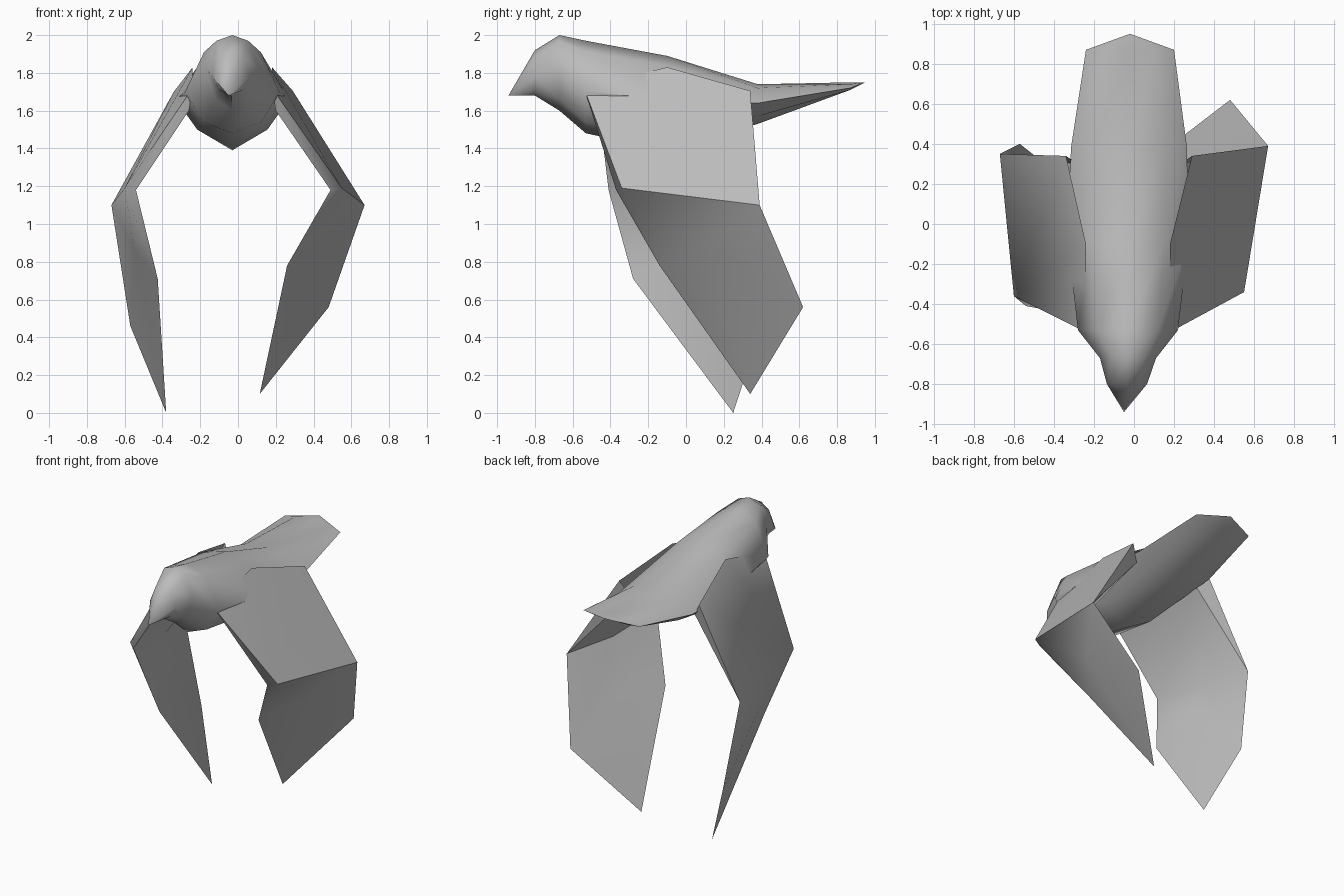
import bpy, bmesh, math

if "Cube" in bpy.data.objects:
    bpy.data.objects.remove(bpy.data.objects["Cube"])

grey = bpy.data.materials.new("plumage_grey")
grey.diffuse_color = (0.5, 0.5, 0.5, 1)
grey.use_nodes = True
grey.node_tree.nodes["Principled BSDF"].inputs["Base Color"].default_value = grey.diffuse_color


def make(name, verts, faces):
    mesh = bpy.data.meshes.new(name)
    mesh.from_pydata(verts, [], faces)
    bm = bmesh.new()
    bm.from_mesh(mesh)
    bmesh.ops.recalc_face_normals(bm, faces=bm.faces)
    bm.to_mesh(mesh)
    bm.free()
    mesh.materials.append(grey)
    ob = bpy.data.objects.new(name, mesh)
    bpy.context.collection.objects.link(ob)
    bpy.ops.object.select_all(action='DESELECT')
    ob.select_set(True)
    bpy.context.view_layer.objects.active = ob
    bpy.ops.object.shade_smooth_by_angle(angle=math.radians(50))
    return ob


def loft(name, rings, start, end):
    """Eight-sided rings joined lengthwise and closed to a point at each end.
    Ring: y, centre x, half width, z of top, upper side, side, lower side, bottom."""
    verts, faces = [], []
    for y, cx, w, zt, zu, zs, zl, zb in rings:
        for fx, z in ((0, zt), (.6, zu), (1, zs), (.62, zl), (0, zb),
                      (-.62, zl), (-1, zs), (-.6, zu)):
            verts.append((cx + fx * w, y, z))
    for r in range(len(rings) - 1):
        for i in range(8):
            j = (i + 1) % 8
            faces.append((r * 8 + i, r * 8 + j, r * 8 + 8 + j, r * 8 + 8 + i))
    n = len(verts)
    verts += [start, end]
    last = n - 8
    for i in range(8):
        j = (i + 1) % 8
        faces += [(i, j, n), (last + i, last + j, n + 1)]
    return make(name, verts, faces)


# Beak, head, breast, back and tail in one skin
loft("body", [
    (-.80, -.035, .10, 1.92, 1.88, 1.78, 1.71, 1.68),
    (-.67, -.03, .14, 2.00, 1.97, 1.82, 1.66, 1.60),
    (-.53, -.03, .25, 1.97, 1.91, 1.70, 1.54, 1.48),
    (-.10, -.03, .30, 1.89, 1.84, 1.66, 1.50, 1.39),
    (.38, -.025, .29, 1.74, 1.72, 1.64, 1.57, 1.53),
    (.87, -.02, .22, 1.75, 1.74, 1.72, 1.71, 1.71),
], (-.05, -.94, 1.68), (-.02, .95, 1.75))

# Wing skin: outer side, inner side, then the closing edges
WING = [
    ("neck", "back", "elbow"), ("back", "root", "elbow"),
    ("root", "rear", "elbow"), ("elbow", "rear", "ridge"),
    ("elbow", "ridge", "lead"), ("ridge", "rear", "trail"),
    ("ridge", "trail", "tip"), ("lead", "ridge", "tip"),
    ("pit", "pit_rear", "elbow_in"), ("pit_rear", "fold", "elbow_in"),
    ("pit_rear", "rear", "fold"), ("elbow_in", "fold", "hollow"),
    ("elbow_in", "hollow", "lead"), ("fold", "rear", "trail"),
    ("fold", "trail", "hollow"), ("hollow", "trail", "tip"),
    ("lead", "hollow", "tip"),
    ("neck", "elbow", "elbow_in", "pit"), ("elbow", "lead", "elbow_in"),
    ("root", "rear", "pit_rear"),
]


def wing(name, points):
    index = {k: i for i, k in enumerate(points)}
    make(name, list(points.values()), [[index[k] for k in f] for f in WING])


wing("right_wing", {
    "neck": (.18, -.54, 1.72), "back": (.18, -.10, 1.83),
    "root": (.29, .34, 1.705), "elbow": (.55, -.34, 1.19),
    "elbow_in": (.49, -.37, 1.18), "rear": (.67, .39, 1.10),
    "ridge": (.47, .08, .90), "lead": (.26, -.14, .78),
    "trail": (.48, .62, .56), "tip": (.115, .34, .10),
    "pit": (.20, -.46, 1.60), "pit_rear": (.23, .30, 1.60),
    "fold": (.54, .05, 1.13), "hollow": (.40, .10, .86),
})
wing("left_wing", {
    "neck": (-.24, -.54, 1.72), "back": (-.24, -.10, 1.83),
    "root": (-.34, .34, 1.70), "elbow": (-.60, -.36, 1.19),
    "elbow_in": (-.54, -.41, 1.18), "rear": (-.67, .35, 1.10),
    "ridge": (-.55, -.04, .87), "lead": (-.425, -.28, .71),
    "trail": (-.57, .40, .46), "tip": (-.38, .25, .0),
    "pit": (-.26, -.46, 1.60), "pit_rear": (-.28, .30, 1.60),
    "fold": (-.58, .0, 1.12), "hollow": (-.49, -.02, .83),
})
